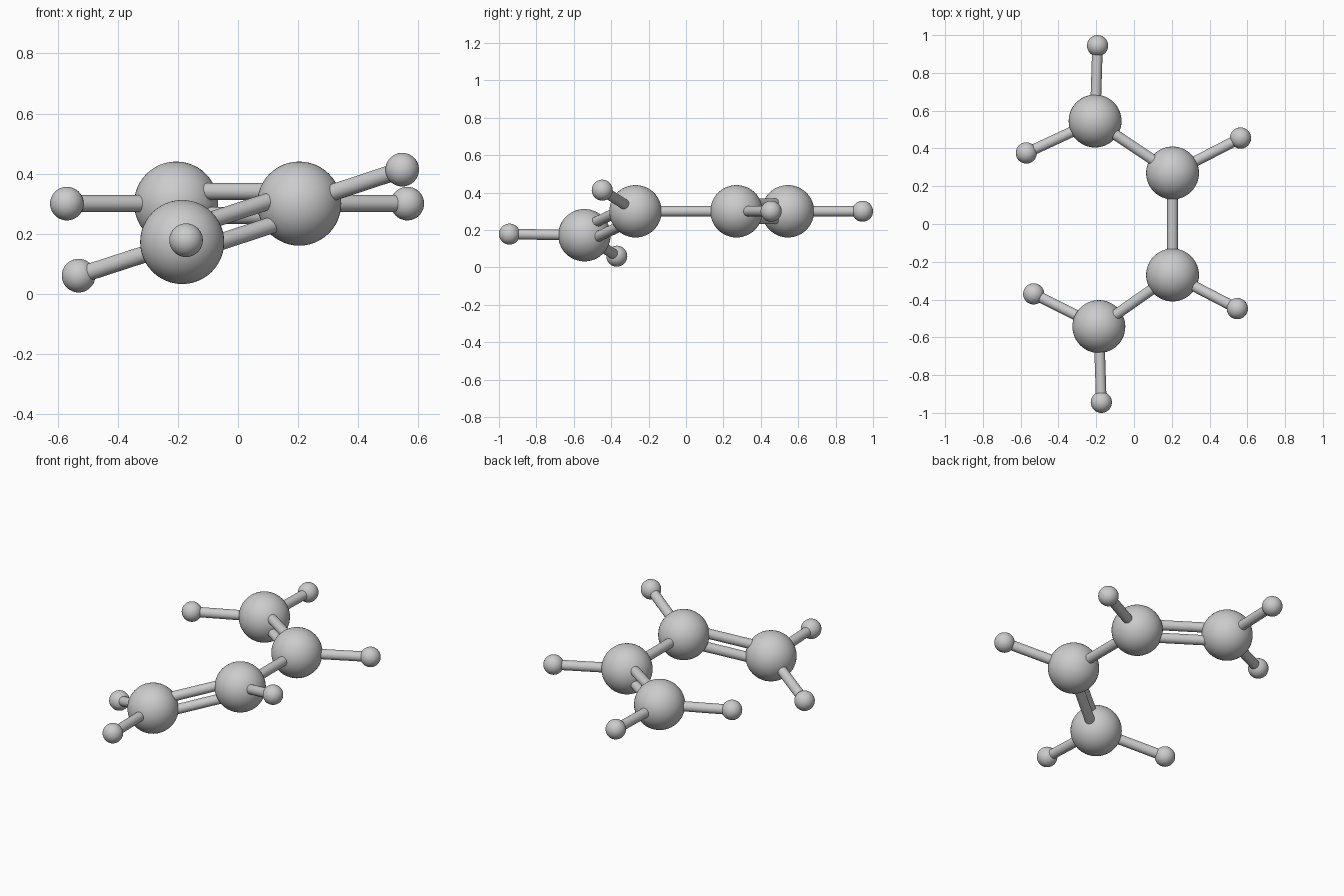
import bpy
from mathutils import Vector

if "Cube" in bpy.data.objects:
    bpy.data.objects.remove(bpy.data.objects["Cube"])

R_CARBON, R_HYDROGEN, R_BOND, GAP = 0.14, 0.056, 0.028, 0.04

# Atom centres
carbons = [(-0.206, 0.545, 0.30), (0.204, 0.27, 0.30),
           (0.204, -0.27, 0.30), (-0.186, -0.543, 0.172)]
# Hydrogens: (index of the carbon they hang on, centre)
hydrogens = [(0, (-0.193, 0.944, 0.30)), (0, (-0.57, 0.376, 0.30)),
             (1, (0.564, 0.455, 0.30)), (2, (0.547, -0.448, 0.413)),
             (3, (-0.173, -0.944, 0.178)), (3, (-0.531, -0.37, 0.06))]


def atom(name, pos, radius):
    bpy.ops.mesh.primitive_uv_sphere_add(segments=48, ring_count=24, radius=radius, location=pos)
    ob = bpy.context.object
    ob.name = name
    bpy.ops.object.shade_smooth()


def bond(name, a, b, offset=0.0):
    a, b = Vector(a), Vector(b)
    d = b - a
    # Double bonds are shifted along the upward direction square to the bond
    up = Vector((0, 0, 1))
    n = (up - d.normalized() * d.normalized().dot(up)).normalized()
    bpy.ops.mesh.primitive_cylinder_add(vertices=32, radius=R_BOND, depth=d.length,
                                        location=(a + b) / 2 + n * offset)
    ob = bpy.context.object
    ob.name = name
    ob.rotation_mode = 'QUATERNION'
    ob.rotation_quaternion = d.to_track_quat('Z', 'Y')
    bpy.ops.object.shade_smooth_by_angle()


# Carbon chain: double, single, double bond
for i, c in enumerate(carbons):
    atom(f"carbon_{i + 1}", c, R_CARBON)
for i in (0, 2):
    for side, label in ((1, "upper"), (-1, "lower")):
        bond(f"double_bond_{i + 1}_{label}", carbons[i], carbons[i + 1], side * GAP)
bond("single_bond", carbons[1], carbons[2])

# Hydrogens and their bonds
for i, (c, h) in enumerate(hydrogens):
    atom(f"hydrogen_{i + 1}", h, R_HYDROGEN)
    bond(f"hydrogen_bond_{i + 1}", carbons[c], h)
